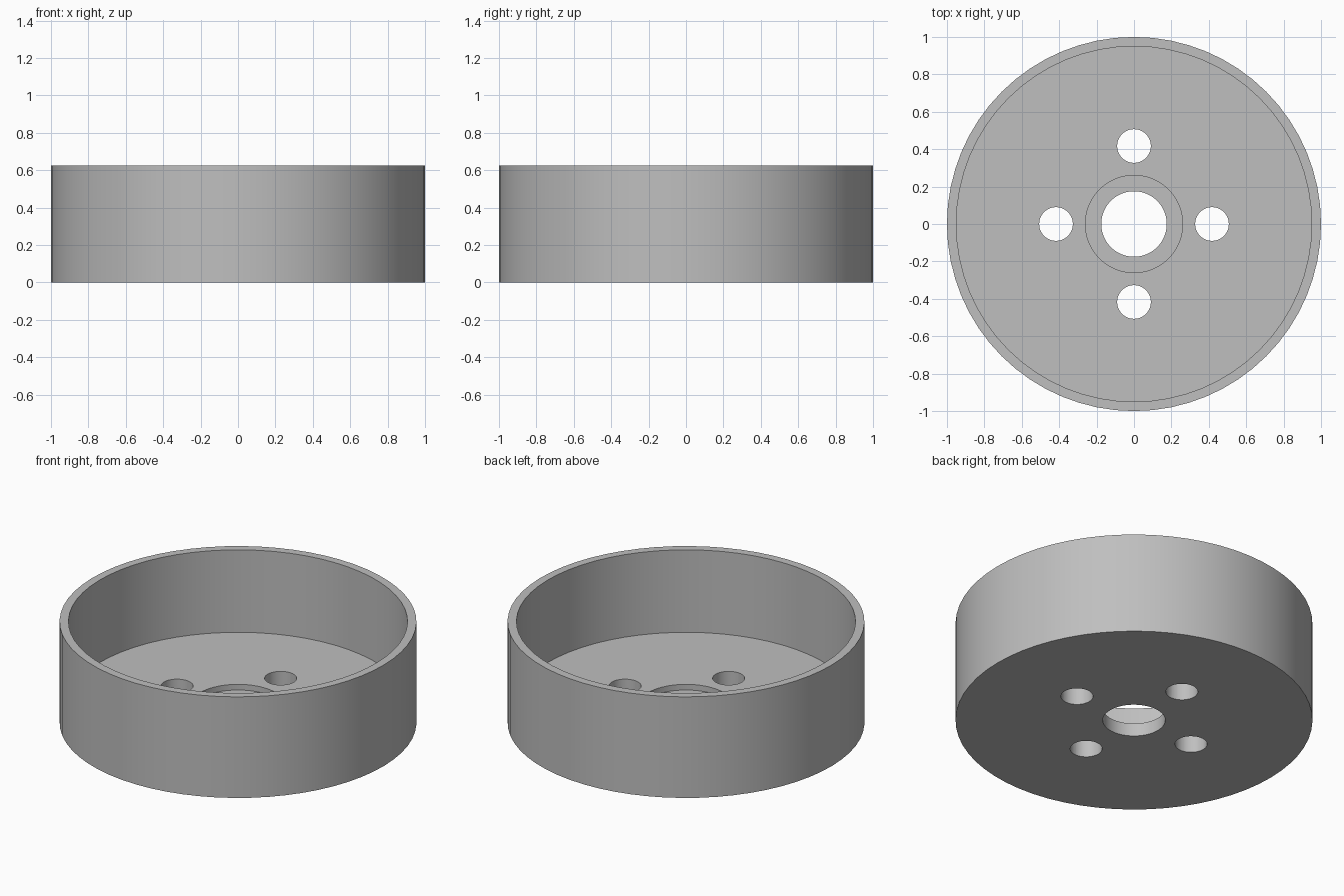
import bpy, bmesh
from math import radians, tau, cos, sin
from mathutils import Vector

cube = bpy.data.objects.get("Cube")
if cube:
    bpy.data.objects.remove(cube, do_unlink=True)

SEGMENTS = 64
HEIGHT, FLOOR, STEP = 0.625, 0.115, 0.08
OUTER, INNER, RECESS, BORE = 1.0, 0.95, 0.26, 0.175
BOLT_RADIUS, BOLT_CIRCLE = 0.09, 0.417

grey = bpy.data.materials.new("plain grey")
grey.use_nodes = True
colour = (0.52, 0.52, 0.52, 1)
grey.diffuse_color = colour
grey.node_tree.nodes["Principled BSDF"].inputs["Base Color"].default_value = colour


def lathe(name, profile):
    """Turn a closed (radius, z) profile around the z axis."""
    bm = bmesh.new()
    verts = [bm.verts.new((r, 0, z)) for r, z in profile]
    edges = [bm.edges.new((verts[i - 1], verts[i])) for i in range(len(verts))]
    bmesh.ops.spin(bm, geom=verts + edges, cent=(0, 0, 0), axis=(0, 0, 1),
                   angle=tau, steps=SEGMENTS, use_merge=True)
    bmesh.ops.remove_doubles(bm, verts=bm.verts, dist=0.0001)
    bmesh.ops.recalc_face_normals(bm, faces=bm.faces)
    mesh = bpy.data.meshes.new(name)
    bm.to_mesh(mesh)
    bm.free()
    mesh.materials.append(grey)
    obj = bpy.data.objects.new(name, mesh)
    bpy.context.collection.objects.link(obj)
    return obj


# Cup with thin wall, flat floor and a stepped centre bore
cup = lathe("round_cup", [
    (BORE, 0), (OUTER, 0), (OUTER, HEIGHT), (INNER, HEIGHT),
    (INNER, FLOOR), (RECESS, FLOOR), (RECESS, STEP), (BORE, STEP)])

# Four bolt holes through the floor
bpy.context.view_layer.objects.active = cup
for i in range(4):
    a = i * tau / 4
    bpy.ops.mesh.primitive_cylinder_add(
        vertices=48, radius=BOLT_RADIUS, depth=0.4,
        location=Vector((cos(a), sin(a), 0)) * BOLT_CIRCLE)
    cutter = bpy.context.object
    cutter.name = "bolt_hole_cutter"
    cutter.hide_render = True
    cutter.data.materials.append(grey)
    bpy.context.view_layer.objects.active = cup
    cut = cup.modifiers.new("bolt_hole", 'BOOLEAN')
    cut.operation = 'DIFFERENCE'
    cut.solver = 'EXACT'
    cut.object = cutter
    bpy.ops.object.modifier_apply(modifier=cut.name)
    bpy.data.objects.remove(cutter, do_unlink=True)

# Smooth round walls with crisp rims
bpy.ops.object.select_all(action='DESELECT')
cup.select_set(True)
bpy.context.view_layer.objects.active = cup
bpy.ops.object.shade_smooth_by_angle(angle=radians(30))
